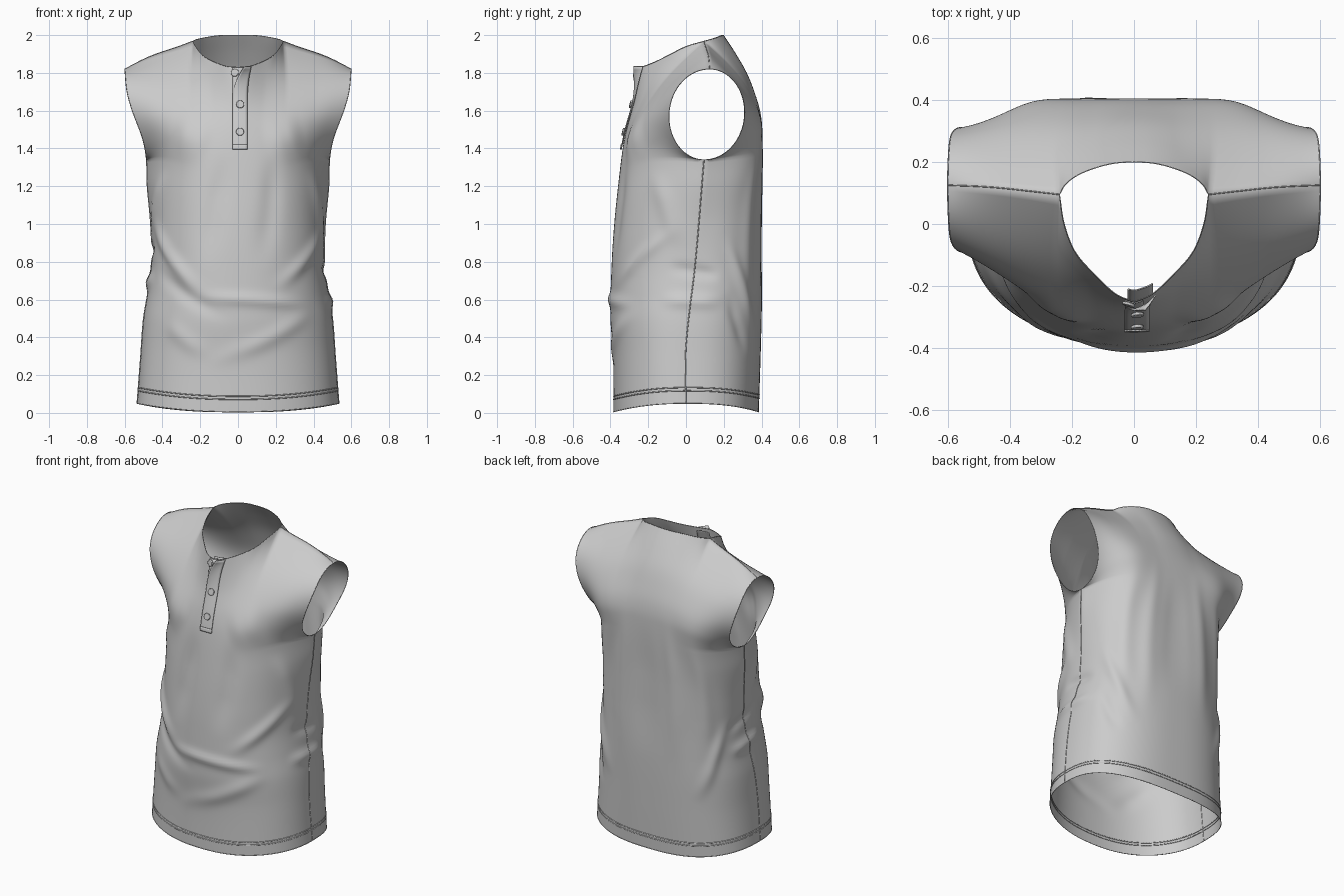
import bpy, bmesh, math
from mathutils import Vector
from mathutils.bvhtree import BVHTree

if "Cube" in bpy.data.objects:
    bpy.data.objects.remove(bpy.data.objects["Cube"])

NS, NT = 40, 110          # half-panel columns, rows
ARM, NECK = 0.7, 0.45     # row share at the underarm, column share at the neck point


def curve(pts, q):
    """Smooth interpolation through (key, value) points."""
    n = len(pts)
    if q <= pts[0][0]:
        return pts[0][1]
    if q >= pts[-1][0]:
        return pts[-1][1]
    i = max(k for k in range(n - 1) if pts[k][0] <= q)

    def slope(k):
        a, b = pts[max(k - 1, 0)], pts[min(k + 1, n - 1)]
        return (b[1] - a[1]) / (b[0] - a[0])
    h = pts[i + 1][0] - pts[i][0]
    u = (q - pts[i][0]) / h
    return ((2*u**3 - 3*u*u + 1) * pts[i][1] + (u**3 - 2*u*u + u) * h * slope(i)
            + (3*u*u - 2*u**3) * pts[i + 1][1] + (u**3 - u*u) * h * slope(i + 1))


def smooth(a, b, q):
    q = min(max((q - a) / (b - a), 0), 1)
    return q * q * (3 - 2 * q)


# Outline profiles read by height
WIDTH = [(0.04, .535), (.3, .515), (.5, .5), (.65, .475), (.8, .458), (1, .462), (1.2, .48),
         (1.34, .485), (1.45, .505), (1.6, .56), (1.7, .588), (1.82, .6)]
SEAM_Y = [(.04, 0), (.35, 0), (.8, .05), (1.34, .095)]
FRONT_Y = [(0, -.385), (.3, -.385), (.5, -.4), (.8, -.393), (1, -.38), (1.2, -.36), (1.4, -.335),
           (1.5, -.315), (1.65, -.275), (1.83, -.25)]
BACK_Y = [(0, .385), (.3, .395), (.6, .402), (1.1, .404), (1.5, .404), (1.6, .392), (1.7, .362),
          (1.8, .322), (1.9, .265), (2, .2)]
NECKLINE = {-1: [(0, -.25, 1.83), (.06, -.225, 1.835), (.13, -.16, 1.86), (.19, -.09, 1.895),
                 (.225, 0, 1.94), (.24, .095, 1.968)],
            1: [(0, .2, 2), (.06, .196, 2), (.12, .182, 1.996), (.18, .158, 1.986),
                (.22, .128, 1.977), (.24, .095, 1.968)]}
SHOULDER = [(.24, .095, 1.968), (.32, .104, 1.938), (.42, .115, 1.905), (.5, .121, 1.872), (.6, .125, 1.82)]
# Softened armhole: what the cloth away from the armhole follows
SOFT_OUT = [(.45, 0), (.6, .15), (.7, .48), (.78, .85), (.85, 1), (.92, .8), (1, 0)]
SOFT_Z = [(0, .05), (.35, .695), (.7, 1.36), (.85, 1.6), (1, 1.82)]


def along(pts, q):
    return Vector([curve([(i / (len(pts) - 1), p[c]) for i, p in enumerate(pts)], q) for c in range(3)])


def edge(side, t):
    """Side seam, then armhole."""
    if t <= ARM:
        z = .05 + (1.34 - .05) * t / ARM
        return Vector((curve(WIDTH, z), curve(SEAM_Y, z), z))
    a = math.pi * (t - ARM) / (1 - ARM)
    z = 1.58 - .24 * math.cos(a)
    return Vector((curve(WIDTH, z), .095 + .03 * a / math.pi + side * .2 * math.sin(a), z))


def soft_edge(side, t):
    z = curve(SOFT_Z, t)
    y = curve(SEAM_Y, z) + .03 * smooth(ARM, 1, t)
    return Vector((curve(WIDTH, z), y + side * .2 * curve(SOFT_OUT, t), z))


def row_point(side, s, t):
    e = soft_edge(side, t)
    cz = .005 + t * ((1.83 if side < 0 else 2) - .005)
    cy = curve(FRONT_Y if side < 0 else BACK_Y, cz)
    n = 2.25 if side < 0 else 2.6
    th = s * math.pi / 2
    sx, cx = max(math.sin(th), 0) ** (2 / n), max(math.cos(th), 0) ** (2 / n)
    if s == 1:
        cx = 0
    m = smooth(.4, .88, t)                       # torso oval -> open chest curve
    fx = sx * (1 - m) + s * m
    fy = cx * (1 - m) + (1 - s ** (2.5 if side < 0 else 3.6)) * m
    p = Vector((e.x * fx, e.y + (cy - e.y) * fy, e.z + (cz - e.z) * (1 + math.cos(math.pi * s)) / 2))
    if side > 0:                                 # shoulder blades
        p.y += .026 * math.sin(math.pi * s ** 1.6) ** 2 * smooth(.55, .78, t) * smooth(0, .25, 1 - t)
    return p + (edge(side, t) - e) * s ** 5


def top_point(side, s):
    return along(NECKLINE[side], s / NECK) if s <= NECK else along(SHOULDER, (s - NECK) / (1 - NECK))


def soft_top(side, s):
    r = min(.28, s, 1 - s)
    return sum((top_point(side, s + r * k / 4) for k in range(-4, 5)), Vector()) / 9


TOPS = {(d, i): (top_point(d, i / NS), soft_top(d, i / NS), row_point(d, i / NS, 1))
        for d in (-1, 1) for i in range(NS + 1)}


def panel_point(side, i, t):
    top, soft, base = TOPS[side, i]
    w = max(0, (t - .5) / .5) ** (4.8 if side < 0 else 5)
    return row_point(side, i / NS, t) + (soft - base) * w + (top - soft) * w ** 2


# Cloth folds: around-position, height, around-position, height, amount, width
FOLDS = [(-.9, 1.05, -.2, .6, .018, .035), (-.35, .62, .6, .57, .014, .032), (.9, 1.0, .2, .63, .015, .035),
         (-.75, .78, 0, .48, -.012, .035), (.6, .56, -.2, .24, .012, .04), (-.12, 1.4, -.22, .75, -.012, .05),
         (.34, 1.4, .14, .75, -.012, .05), (-.55, .5, -.15, .28, .009, .04), (.75, .6, 1.25, .58, .016, .035),
         (.8, .78, 1.2, .72, -.013, .03), (-.75, .72, -1.25, .66, .016, .035), (-.8, .9, -1.25, .8, -.013, .03),
         (.7, 1.3, .9, .85, .012, .04), (-.7, 1.3, -.95, .95, .012, .04), (1.72, 1.6, 1.78, .4, .009, .045),
         (-1.75, 1.6, -1.8, .5, .009, .045), (1.42, 1.5, 1.55, .5, .012, .055), (-1.42, 1.5, -1.5, .5, .012, .055),
         (1.98, 1.5, 1.97, .6, -.009, .05), (1.2, .95, 1.7, .38, .015, .035), (-1.2, .9, -1.65, .36, .015, .035),
         (1.25, .65, 1.55, .3, -.012, .035), (.25, 1.4, .65, 1.5, .014, .1), (-.25, 1.4, -.65, 1.5, .014, .1)]


def fold_height(u, z):
    total = 0
    for u0, z0, u1, z1, amp, w in FOLDS:
        for wrap in (0, 4, -4):
            px, py, dx, dy = (u + wrap - u0) * .6, z - z0, (u1 - u0) * .6, z1 - z0
            k = min(max((px * dx + py * dy) / (dx * dx + dy * dy), 0), 1)
            d2 = (px - k * dx) ** 2 + (py - k * dy) ** 2
            if d2 < 9 * w * w:
                total += amp * smooth(0, .4, k) * smooth(0, .4, 1 - k) * math.exp(-d2 / w / w)
    return total


def link(name, bm):
    me = bpy.data.meshes.new(name)
    bm.to_mesh(me)
    bm.free()
    ob = bpy.data.objects.new(name, me)
    bpy.context.collection.objects.link(ob)
    for p in me.polygons:
        p.use_smooth = True
    return ob


# Shirt body: front and back half-panels sharing their seams
bm = bmesh.new()
found, around, grids = {}, {}, {}
for side in (-1, 1):
    pts = [[panel_point(side, i, j / NT) for i in range(NS + 1)] for j in range(NT + 1)]
    for sx in (-1, 1):
        g = []
        for row in pts:
            g.append([])
            for i, p in enumerate(row):
                key = (round(p.x * sx, 4), round(p.y, 4), round(p.z, 4))
                if key not in found:
                    found[key] = bm.verts.new((p.x * sx, p.y, p.z))
                    around[found[key]] = sx * (i / NS if side < 0 else 2 - i / NS)
                g[-1].append(found[key])
        grids[side, sx] = g
        for j in range(NT):
            for i in range(NS):
                q = list(dict.fromkeys((g[j][i], g[j][i + 1], g[j + 1][i + 1], g[j + 1][i])))
                if len(q) > 2 and not bm.faces.get(q):
                    bm.faces.new(q)
bmesh.ops.recalc_face_normals(bm, faces=bm.faces[:])
if min(bm.faces, key=lambda f: f.calc_center_median().y).normal.y > 0:
    bmesh.ops.reverse_faces(bm, faces=bm.faces[:])
bm.normal_update()
for v, d in [(v, v.normal * fold_height(u, v.co.z)) for v, u in around.items()]:
    v.co += d
body_tree = BVHTree.FromBMesh(bm)


# Paths of seams, taken from the finished cloth
def copy(verts):
    return [v.co.copy() for v in verts]


ring = {j: copy(grids[-1, 1][j] + grids[1, 1][j][::-1] + grids[1, -1][j] + grids[-1, -1][j][::-1])
        for j in (0, 4, 5)}
NI, NA = int(NS * NECK), round(NT * ARM)
seams = [("hem_edge", ring[0], .002), ("hem_stitch_lower", ring[4], .003), ("hem_stitch_upper", ring[5], .003)]
for sx, word in ((-1, "left"), (1, "right")):
    f, b = grids[-1, sx], grids[1, sx]
    seams += [("side_seam_" + word, copy(f[j][NS] for j in range(NA + 1)), .003),
              ("armhole_" + word, copy([f[j][NS] for j in range(NA, NT + 1)]
                                       + [b[j][NS] for j in range(NT, NA - 1, -1)]), .002),
              ("shoulder_seam_" + word, copy(f[NT][NI:]), .002),
              ("neck_edge_" + word, copy(f[NT][:NI + 1] + b[NT][NI::-1]), .002)]
link("shirt_body", bm)
for name, path, r in seams:
    cu = bpy.data.curves.new(name, 'CURVE')
    cu.dimensions, cu.bevel_depth, cu.bevel_resolution = '3D', r, 0
    sp = cu.splines.new('POLY')
    sp.points.add(len(path) - 1)
    for p, c in zip(sp.points, path):
        p.co = (*c, 1)
    bpy.context.collection.objects.link(bpy.data.objects.new(name, cu))


def on_front(x, z):
    return body_tree.ray_cast(Vector((x, -1, min(z, 1.822))), Vector((0, 1, 0)))[:2]


# Placket strips lying on the front
def strip(name, left, right, z0, z1, lift, rows=24, cols=6):
    bm = bmesh.new()
    g = []
    for j in range(rows + 1):
        k = j / rows
        z = z0 + (z1 - z0) * k
        g.append([])
        for i in range(cols + 1):
            x = left(k) + (right(k) - left(k)) * i / cols
            g[-1].append(bm.verts.new((x, on_front(x, z)[0].y - lift(k, i / cols), z)))
    for j in range(rows):
        for i in range(cols):
            bm.faces.new((g[j][i], g[j][i + 1], g[j + 1][i + 1], g[j + 1][i]))
    so = link(name, bm).modifiers.new("cloth", 'SOLIDIFY')
    so.thickness, so.offset = .004, 0


def bend(k):
    return max(0, (k - .6) / .4) ** 2


strip("placket_under", lambda k: -.028, lambda k: .03, 1.42, 1.828, lambda k, s: .004)
strip("placket_over", lambda k: -.03 + .066 * bend(k), lambda k: .05 + .02 * bend(k), 1.395, 1.835,
      lambda k, s: .008 + .03 * bend(k) * (1 - s))
strip("placket_facing", lambda k: -.02, lambda k: .06, 1.7, 1.828, lambda k, s: -.006 - .03 * k)
strip("placket_end_tab", lambda k: -.03, lambda k: .05, 1.395, 1.42, lambda k, s: .012, rows=3)

# Buttons
for n, (x, z, out) in enumerate([(.01, 1.485, .015), (.01, 1.63, .015), (-.014, 1.80, .01)]):
    hit, nor = on_front(x, z)
    if nor.y > 0:
        nor = -nor
    bpy.ops.mesh.primitive_cylinder_add(vertices=24, radius=.021, depth=.01, location=hit + nor * out,
                                        rotation=nor.to_track_quat('Z', 'Y').to_euler())
    ob = bpy.context.object
    ob.name = "button_%d" % (n + 1)
    bv = ob.modifiers.new("round", 'BEVEL')
    bv.width, bv.segments = .003, 2
    bpy.ops.object.shade_smooth_by_angle()
